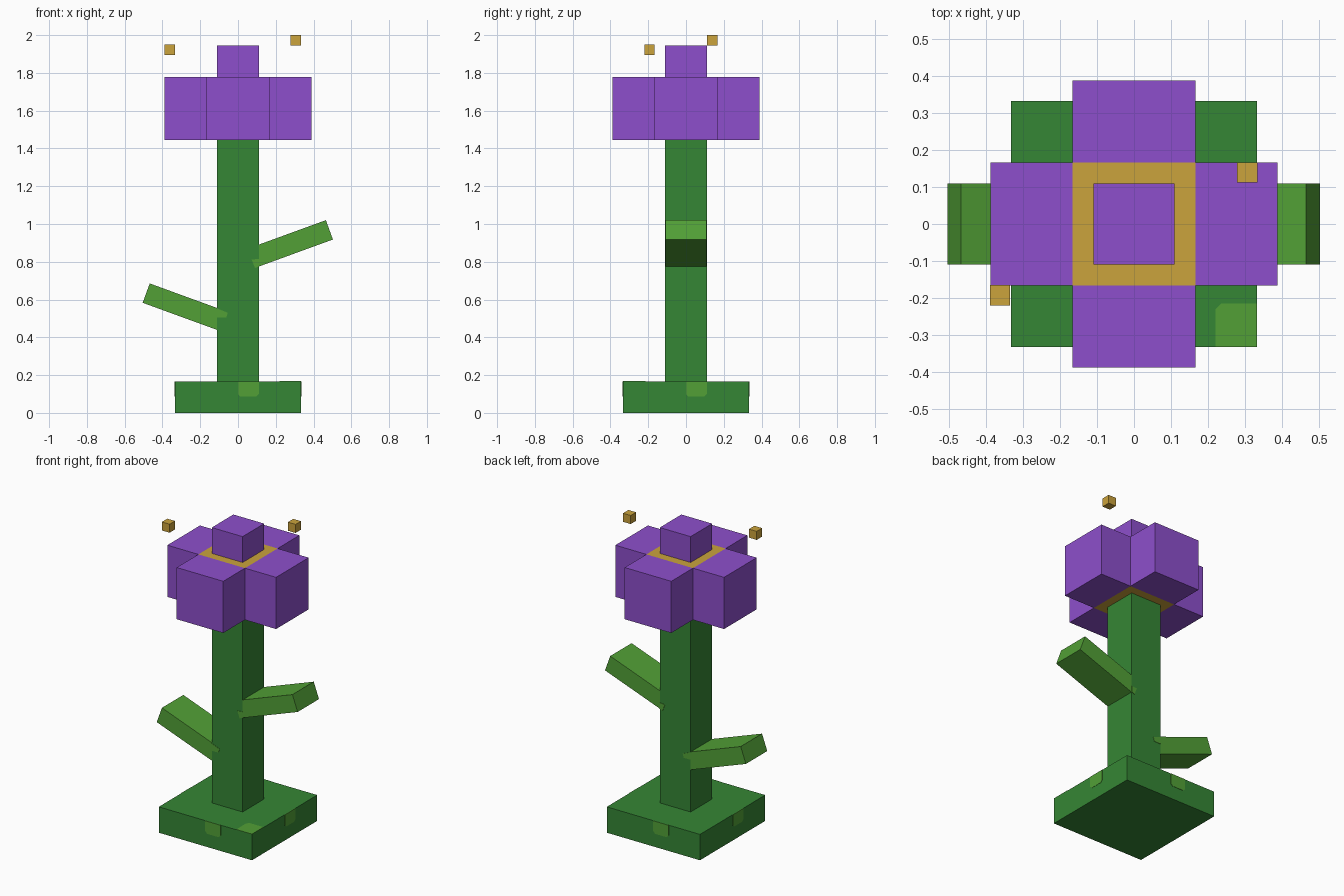
import bpy
from math import radians, sin, cos
from mathutils import Matrix, Vector

cube = bpy.data.objects.get("Cube")
if cube:
    bpy.data.objects.remove(cube, do_unlink=True)


def material(name, rgb):
    mat = bpy.data.materials.new(name)
    mat.use_nodes = True
    mat.diffuse_color = (*rgb, 1)
    mat.node_tree.nodes["Principled BSDF"].inputs["Base Color"].default_value = (*rgb, 1)
    return mat


stem_green = material("stem green", (0.036, 0.238, 0.035))
leaf_green = material("leaf green", (0.084, 0.352, 0.037))
purple = material("petal purple", (0.27, 0.078, 0.604))
gold = material("pollen gold", (0.597, 0.366, 0.045))


def prism(name, outline, depth, mat, matrix=Matrix()):
    """Extrude a counter-clockwise outline along local z, centred on it."""
    n = len(outline)
    verts = [matrix @ Vector((x, y, s * depth / 2)) for s in (-1, 1) for x, y in outline]
    faces = [list(range(n))[::-1], list(range(n, 2 * n))]
    faces += [(i, (i + 1) % n, (i + 1) % n + n, i + n) for i in range(n)]
    mesh = bpy.data.meshes.new(name)
    mesh.from_pydata(verts, [], faces)
    mesh.materials.append(mat)
    obj = bpy.data.objects.new(name, mesh)
    bpy.context.collection.objects.link(obj)
    return obj


def box(name, centre, size, mat, turn=Matrix()):
    x, y = size[0] / 2, size[1] / 2
    outline = [(-x, -y), (x, -y), (x, y), (-x, y)]
    return prism(name, outline, size[2], mat, Matrix.Translation(centre) @ turn)


UPRIGHT = Matrix.Rotation(radians(90), 4, 'X')
BASE, STEM, CORE = 0.333, 0.11, 0.1665
PLATE = 0.004

# Base and stem
box("base", (0, 0, 0.0835), (2 * BASE, 2 * BASE, 0.167), stem_green)
box("stem", (0, 0, 0.805), (2 * STEM, 2 * STEM, 1.28), stem_green)

# Light patches: one on each side of the base and one on its top corner
side_patch = [(0, 0.167), (0, 0.1), (0.014, 0.086), (0.095, 0.086), (0.11, 0.1), (0.11, 0.167)]
for i, side in enumerate(("front", "left", "back", "right")):
    spin = Matrix.Rotation(radians(90 * i), 4, 'Z')
    prism("base_patch_" + side, side_patch, PLATE, leaf_green,
          spin @ Matrix.Translation((0, -BASE, 0)) @ UPRIGHT)
top_patch = [(0.22, -BASE), (BASE, -BASE), (BASE, -0.215), (0.235, -0.215), (0.22, -0.23)]
prism("base_patch_top", top_patch, PLATE, leaf_green, Matrix.Translation((0, 0, 0.167)))

# Tilted leaves, just inside the stem faces where they overlap
TILT, LENGTH, THICK = radians(20), 0.442, 0.109
for name, side, tip_x, tip_z in (("upper_leaf", 1, 0.484, 0.969), ("lower_leaf", -1, -0.486, 0.634)):
    centre = (tip_x - side * cos(TILT) * LENGTH / 2, 0, tip_z - sin(TILT) * LENGTH / 2)
    box(name, centre, (LENGTH, 2 * STEM - 0.002, THICK), leaf_green,
        Matrix.Rotation(-side * TILT, 4, 'Y'))

# Small leaf joints showing on the stem's front and back
joints = {
    "upper_joint": [(0.09, 0.767), (0.11, 0.775), (0.11, 0.815), (0.072, 0.812)],
    "lower_joint": [(-0.11, 0.505), (-0.062, 0.505), (-0.054, 0.53), (-0.11, 0.553)],
}
for name, outline in joints.items():
    for label, y in (("front", -STEM), ("back", STEM)):
        prism(name + "_" + label, outline, PLATE, leaf_green,
              Matrix.Translation((0, y, 0)) @ UPRIGHT)

# Flower head: gold core, four petals and a centre bud
HEAD_Z, HEAD_H, PETAL = 1.612, 0.334, 0.222
box("flower_core", (0, 0, HEAD_Z), (2 * CORE, 2 * CORE, HEAD_H), gold)
for i, side in enumerate(("left", "back", "right", "front")):
    spin = Matrix.Rotation(radians(90 * i), 4, 'Z')
    box("petal_" + side, spin @ Vector((CORE + PETAL / 2, 0, HEAD_Z)),
        (PETAL, 2 * CORE, HEAD_H), purple, spin)
box("centre_bud", (0, 0, 1.8625), (2 * STEM, 2 * STEM, 0.167), purple)

# Floating pollen
box("pollen_right", (-0.362, -0.193, 1.922), (0.055, 0.055, 0.055), gold)
box("pollen_left", (0.306, 0.139, 1.9725), (0.055, 0.055, 0.055), gold)
